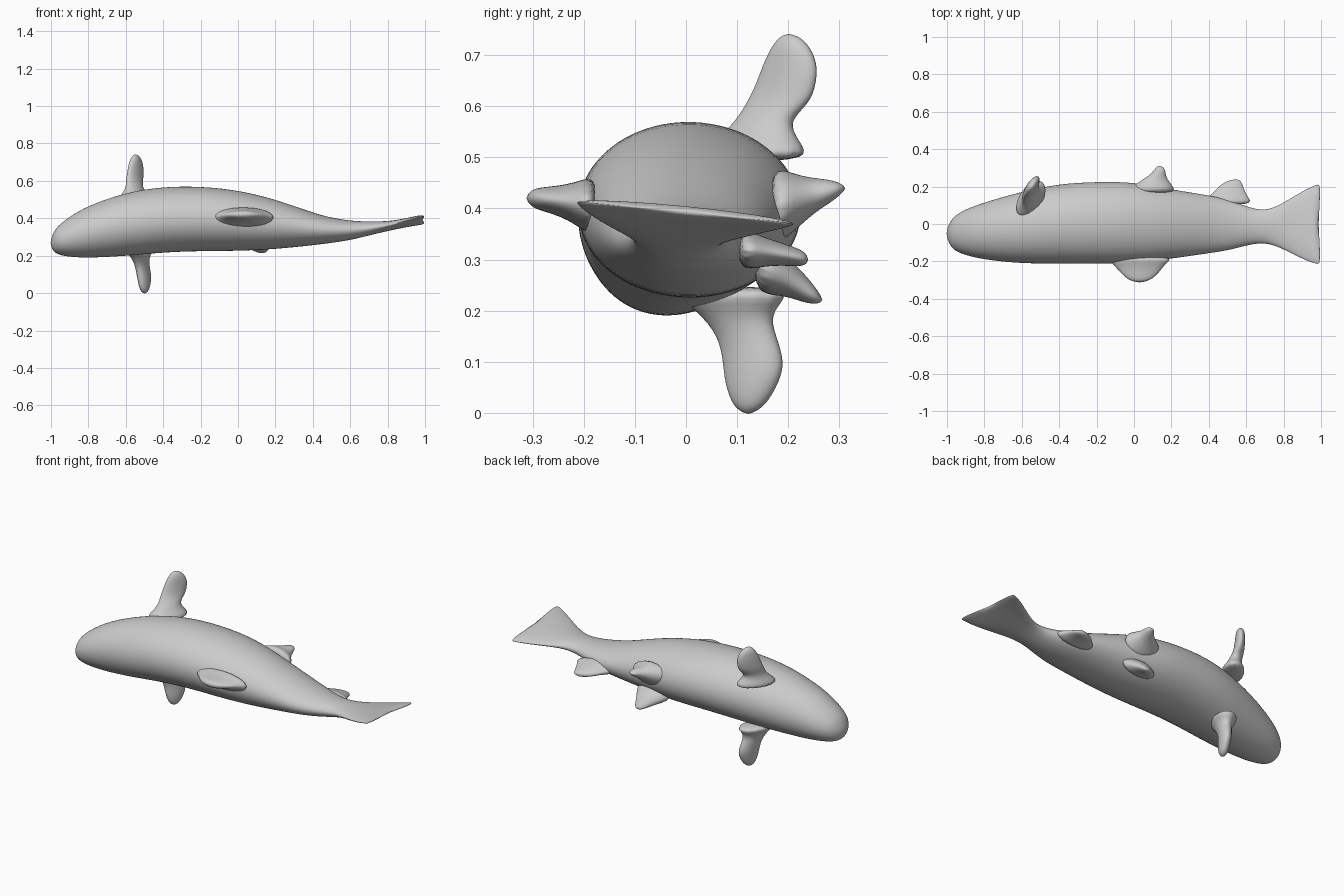
import bpy, bmesh, math
from mathutils import Vector

grey = bpy.data.materials.new("plain grey")
grey.diffuse_color = (0.6, 0.6, 0.6, 1)


def loft(name, rings, start=None, tip=None):
    """Skin closed rings of points, ending in a point or a flat cap."""
    bm = bmesh.new()
    rows = [[bm.verts.new(p) for p in ring] for ring in rings]
    n = len(rows[0])
    for a, b in zip(rows, rows[1:]):
        for i in range(n):
            j = (i + 1) % n
            bm.faces.new((a[i], a[j], b[j], b[i]))
    for row, pole in ((rows[0], start), (rows[-1], tip)):
        if pole is None:
            bm.faces.new(row)
        else:
            v = bm.verts.new(pole)
            for i in range(n):
                bm.faces.new((row[i], row[(i + 1) % n], v))
    bmesh.ops.recalc_face_normals(bm, faces=bm.faces)
    for f in bm.faces:
        f.smooth = True
    mesh = bpy.data.meshes.new(name)
    bm.to_mesh(mesh)
    bm.free()
    mesh.materials.append(grey)
    ob = bpy.data.objects.new(name, mesh)
    bpy.context.collection.objects.link(ob)
    sub = ob.modifiers.new("smooth", 'SUBSURF')
    sub.levels = sub.render_levels = 2
    return ob


def fin(name, chord, thick, stations, tip, n=16):
    """Fin of oval sections: x, y, z, half chord, half thickness."""
    c, t = Vector(chord).normalized(), Vector(thick).normalized()
    rings = []
    for x, y, z, a, b in stations:
        rings.append([Vector((x, y, z)) + c * a * math.cos(k) + t * b * math.sin(k)
                      for k in (2 * math.pi * i / n for i in range(n))])
    return loft(name, rings, tip=tip)


# Body and tail fin: x, y low, y high, z low, z high
sections = [
    (-0.995, -0.09, -0.01, 0.235, 0.305), (-0.975, -0.127, 0.025, 0.213, 0.345),
    (-0.95, -0.147, 0.05, 0.202, 0.37), (-0.9, -0.168, 0.08, 0.193, 0.41),
    (-0.8, -0.192, 0.117, 0.187, 0.47), (-0.6, -0.213, 0.175, 0.197, 0.54),
    (-0.4, -0.213, 0.217, 0.217, 0.571), (-0.2, -0.213, 0.227, 0.224, 0.572),
    (0.0, -0.211, 0.227, 0.224, 0.552), (0.2, -0.187, 0.185, 0.234, 0.503),
    (0.4, -0.157, 0.155, 0.255, 0.43), (0.5, -0.143, 0.132, 0.268, 0.403),
    (0.6, -0.115, 0.095, 0.283, 0.387), (0.68, -0.1, 0.072, 0.303, 0.383),
    (0.75, -0.113, 0.087, 0.32, 0.383), (0.82, -0.15, 0.13, 0.336, 0.385),
    (0.9, -0.197, 0.187, 0.358, 0.397), (0.95, -0.216, 0.213, 0.375, 0.405),
    (0.972, -0.218, 0.218, 0.382, 0.404),
]
rings = []
for x, y0, y1, z0, z1 in sections:
    ramp = min(1, max(0, (x - 0.7) / 0.25))      # tail twist and trailing notch
    ring = []
    for i in range(28):
        k = 2 * math.pi * i / 28
        y = (y0 + y1) / 2 + (y1 - y0) / 2 * math.cos(k)
        z = (z0 + z1) / 2 + (z1 - z0) / 2 * math.sin(k)
        ring.append((x + 0.03 * ramp * (y / 0.215) ** 2, y, z - 0.1 * y * ramp))
    rings.append(ring)
loft("body_and_tail", rings, start=(-1.003, -0.05, 0.27))

# Paired side fins behind the head
fin("upper_side_fin", (0.55, 0.83, 0), (0.83, -0.55, 0), [
    (-0.55, 0.13, 0.49, 0.14, 0.08), (-0.553, 0.14, 0.535, 0.09, 0.05),
    (-0.555, 0.148, 0.57, 0.06, 0.035), (-0.553, 0.18, 0.605, 0.073, 0.03),
    (-0.549, 0.195, 0.64, 0.07, 0.028), (-0.546, 0.204, 0.68, 0.064, 0.026),
    (-0.546, 0.205, 0.715, 0.045, 0.023), (-0.547, 0.203, 0.735, 0.024, 0.014),
], (-0.548, 0.2, 0.743))
fin("lower_side_fin", (0.4, 0.92, 0), (0.92, -0.4, 0), [
    (-0.53, 0.09, 0.25, 0.15, 0.09), (-0.525, 0.092, 0.2, 0.075, 0.045),
    (-0.513, 0.12, 0.15, 0.061, 0.034), (-0.503, 0.133, 0.1, 0.066, 0.033),
    (-0.5, 0.129, 0.06, 0.058, 0.03), (-0.5, 0.124, 0.02, 0.038, 0.024),
    (-0.5, 0.122, 0.005, 0.02, 0.014),
], (-0.5, 0.122, -0.004))

# Fins along the back and belly edges
X, Z = (1, 0, 0), (0, 0, 1)
fin("back_fin", X, Z, [
    (0.03, -0.17, 0.4, 0.2, 0.07), (0.027, -0.215, 0.41, 0.142, 0.042),
    (0.03, -0.25, 0.415, 0.113, 0.03), (0.03, -0.28, 0.418, 0.085, 0.024),
    (0.03, -0.302, 0.42, 0.053, 0.018),
], (0.03, -0.315, 0.42))
fin("upper_belly_fin", X, Z, [
    (0.1, 0.16, 0.4, 0.14, 0.09), (0.102, 0.215, 0.412, 0.098, 0.055),
    (0.12, 0.25, 0.425, 0.052, 0.035), (0.136, 0.28, 0.433, 0.034, 0.024),
    (0.138, 0.302, 0.438, 0.022, 0.012),
], (0.135, 0.314, 0.44))
fin("lower_belly_fin", X, Z, [
    (0.1, 0.13, 0.29, 0.13, 0.06), (0.105, 0.19, 0.272, 0.085, 0.042),
    (0.12, 0.23, 0.245, 0.046, 0.03), (0.128, 0.255, 0.228, 0.03, 0.016),
], (0.13, 0.27, 0.219))
fin("rear_belly_fin", X, Z, [
    (0.5, 0.1, 0.32, 0.15, 0.045), (0.505, 0.15, 0.316, 0.1, 0.03),
    (0.515, 0.19, 0.31, 0.074, 0.022), (0.527, 0.22, 0.304, 0.05, 0.018),
    (0.54, 0.234, 0.301, 0.027, 0.012),
], (0.545, 0.24, 0.3))
